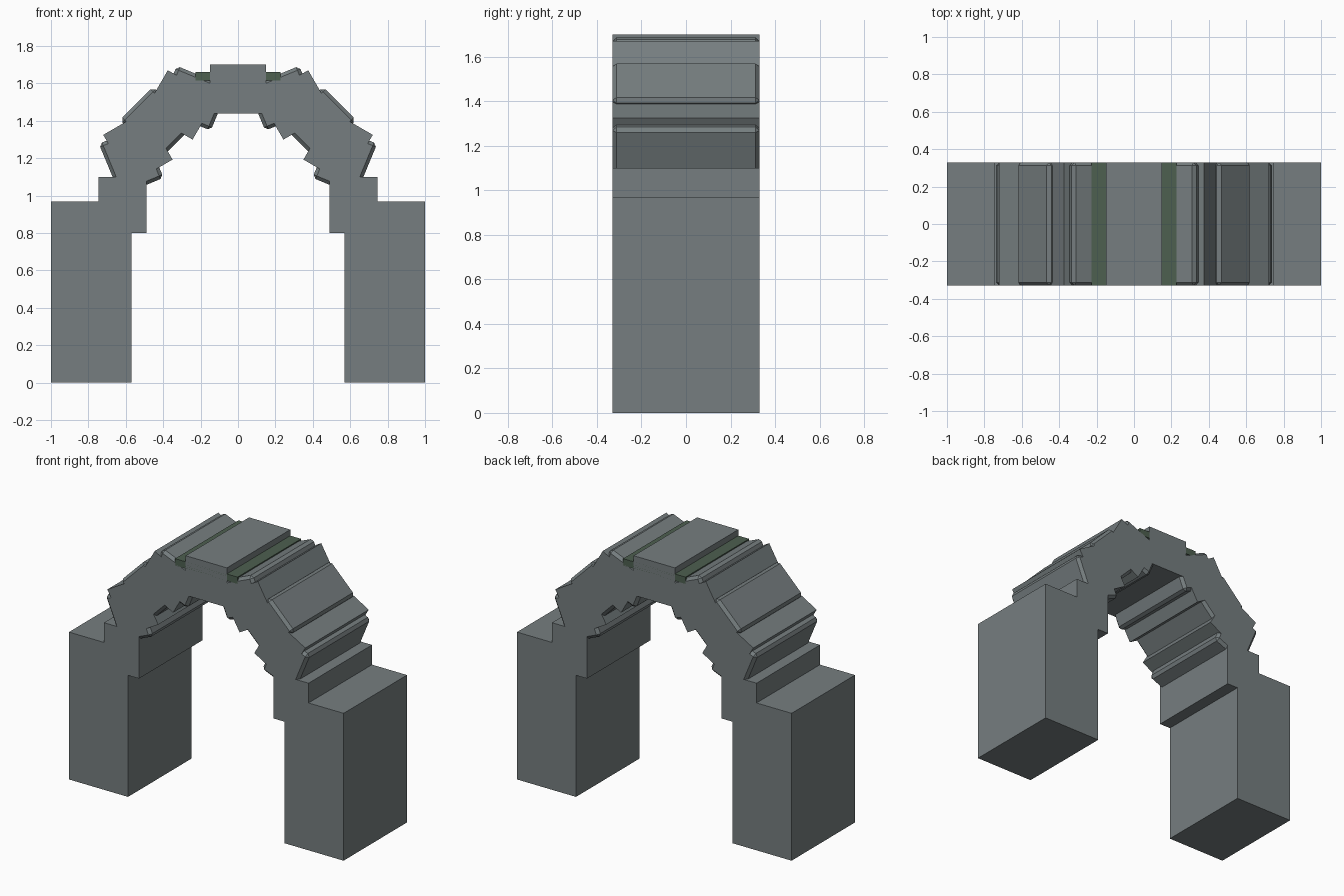
import bpy
from math import sin, cos, radians

if "Cube" in bpy.data.objects:
    bpy.data.objects.remove(bpy.data.objects["Cube"])

DEPTH = 0.66
RADIUS, CENTRE_Z = 0.618, 0.95   # circle the arch stones sit on


def material(name, colour):
    mat = bpy.data.materials.new(name)
    mat.diffuse_color = colour
    mat.use_nodes = True
    mat.node_tree.nodes["Principled BSDF"].inputs["Base Color"].default_value = mat.diffuse_color
    return mat


stone = material("slate_stone", (0.18, 0.208, 0.214, 1))
green = material("moss_green", (0.075, 0.115, 0.08, 1))


def block(name, loc, size, angle=0, bevel=0, mat=stone):
    """Box with optional turn about y and chamfered edges."""
    bpy.ops.mesh.primitive_cube_add(size=1, location=loc)
    ob = bpy.context.object
    ob.name = name
    ob.scale = size
    bpy.ops.object.transform_apply(location=False, rotation=False, scale=True)
    ob.rotation_euler.y = radians(angle)
    ob.data.materials.append(mat)
    if bevel:
        mod = ob.modifiers.new("chamfer", 'BEVEL')
        mod.width = bevel
        mod.segments = 1
    return ob


# Keystone with a mossy strip through it
block("keystone", (0, 0, 1.57), (0.30, DEPTH, 0.26))
block("moss_strip", (0, 0, 1.6375), (0.455, DEPTH, 0.045), mat=green)

for side, label in ((-1, "left"), (1, "right")):
    # Pillar and springer stone
    block(f"{label}_pillar", (side * 0.785, 0, 0.485), (0.43, DEPTH, 0.97))
    block(f"{label}_springer", (side * 0.6175, 0, 0.95), (0.255, DEPTH, 0.30))

    # Arch stones, alternately chamfered and plain, leaning against the curve
    for a, chamfered in ((22.5, True), (30, False), (45, True), (60, False), (67.5, True)):
        loc = (side * RADIUS * sin(radians(a)), 0, CENTRE_Z + RADIUS * cos(radians(a)))
        kind = "chamfered" if chamfered else "plain"
        block(f"{label}_{kind}_arch_stone", loc,
              (0.30, DEPTH, 0.25 if chamfered else 0.255),
              -side * a, 0.018 if chamfered else 0)
